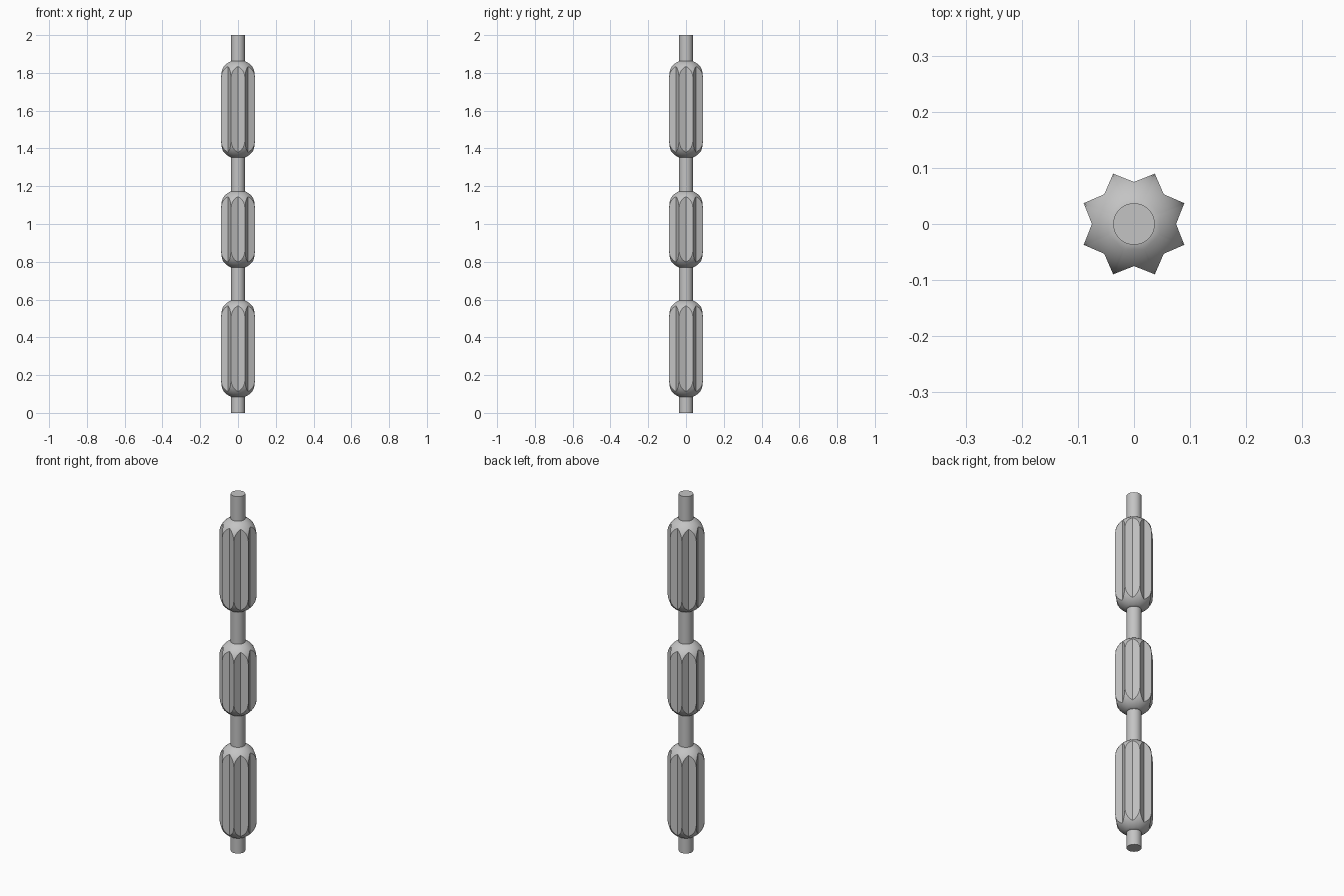
import bpy, bmesh
from math import pi, sqrt, hypot
from mathutils import Vector, Matrix

cube = bpy.data.objects.get("Cube")
if cube:
    bpy.data.objects.remove(cube)

metal = bpy.data.materials.new("grey_metal")
metal.use_nodes = True
grey = (0.55, 0.55, 0.55, 1)
metal.diffuse_color = grey
metal.node_tree.nodes["Principled BSDF"].inputs["Base Color"].default_value = grey

SHAFT_R, TIP_R, VALLEY_R = 0.037, 0.097, 0.075
POINTS, FACET_STEPS, CAP_STEPS = 8, 8, 7


def finish(name, bm):
    bmesh.ops.recalc_face_normals(bm, faces=bm.faces)
    mesh = bpy.data.meshes.new(name)
    bm.to_mesh(mesh)
    bm.free()
    mesh.materials.append(metal)
    obj = bpy.data.objects.new(name, mesh)
    bpy.context.collection.objects.link(obj)
    bpy.ops.object.select_all(action="DESELECT")
    obj.select_set(True)
    bpy.context.view_layer.objects.active = obj
    bpy.ops.object.shade_smooth_by_angle(angle=pi / 6)


def star_outline():
    """Eight-pointed outline, each straight flank split into short steps."""
    corners = []
    for i in range(2 * POINTS):
        radius = TIP_R if i % 2 else VALLEY_R
        corners.append(Matrix.Rotation(i * pi / POINTS, 2) @ Vector((radius, 0)))
    outline = []
    for i, a in enumerate(corners):
        b = corners[(i + 1) % len(corners)]
        outline += [a.lerp(b, s / FACET_STEPS) for s in range(FACET_STEPS)]
    return outline


def fluted_grip(name, bottom, top):
    """Star-shaped bar whose two ends are cut by a sphere."""
    bm = bmesh.new()
    outline = star_outline()
    drop = sqrt(TIP_R ** 2 - SHAFT_R ** 2)

    def ring(t, upper):
        verts = []
        for p in outline:
            r = SHAFT_R + (p.length - SHAFT_R) * t
            rise = sqrt(max(TIP_R ** 2 - r ** 2, 0))
            z = top - drop + rise if upper else bottom + drop - rise
            q = p.normalized() * r
            verts.append(bm.verts.new((q.x, q.y, z)))
        return verts

    # Even angular spacing is approximated by crowding rings toward the rim
    steps = [1 - (1 - i / CAP_STEPS) ** 1.5 for i in range(CAP_STEPS + 1)]
    rings = [ring(t, False) for t in steps] + [ring(t, True) for t in reversed(steps)]
    n = len(outline)
    for low, high in zip(rings, rings[1:]):
        for i in range(n):
            j = (i + 1) % n
            bm.faces.new((low[i], low[j], high[j], high[i]))
    bm.faces.new(rings[0])
    bm.faces.new(rings[-1])
    finish(name, bm)


# Central rod
bm = bmesh.new()
bmesh.ops.create_cone(bm, cap_ends=True, segments=64, radius1=SHAFT_R,
                      radius2=SHAFT_R, depth=2, matrix=Matrix.Translation((0, 0, 1)))
finish("central_rod", bm)

# Fluted grips along the rod
fluted_grip("lower_grip", 0.085, 0.595)
fluted_grip("middle_grip", 0.77, 1.173)
fluted_grip("upper_grip", 1.352, 1.862)
